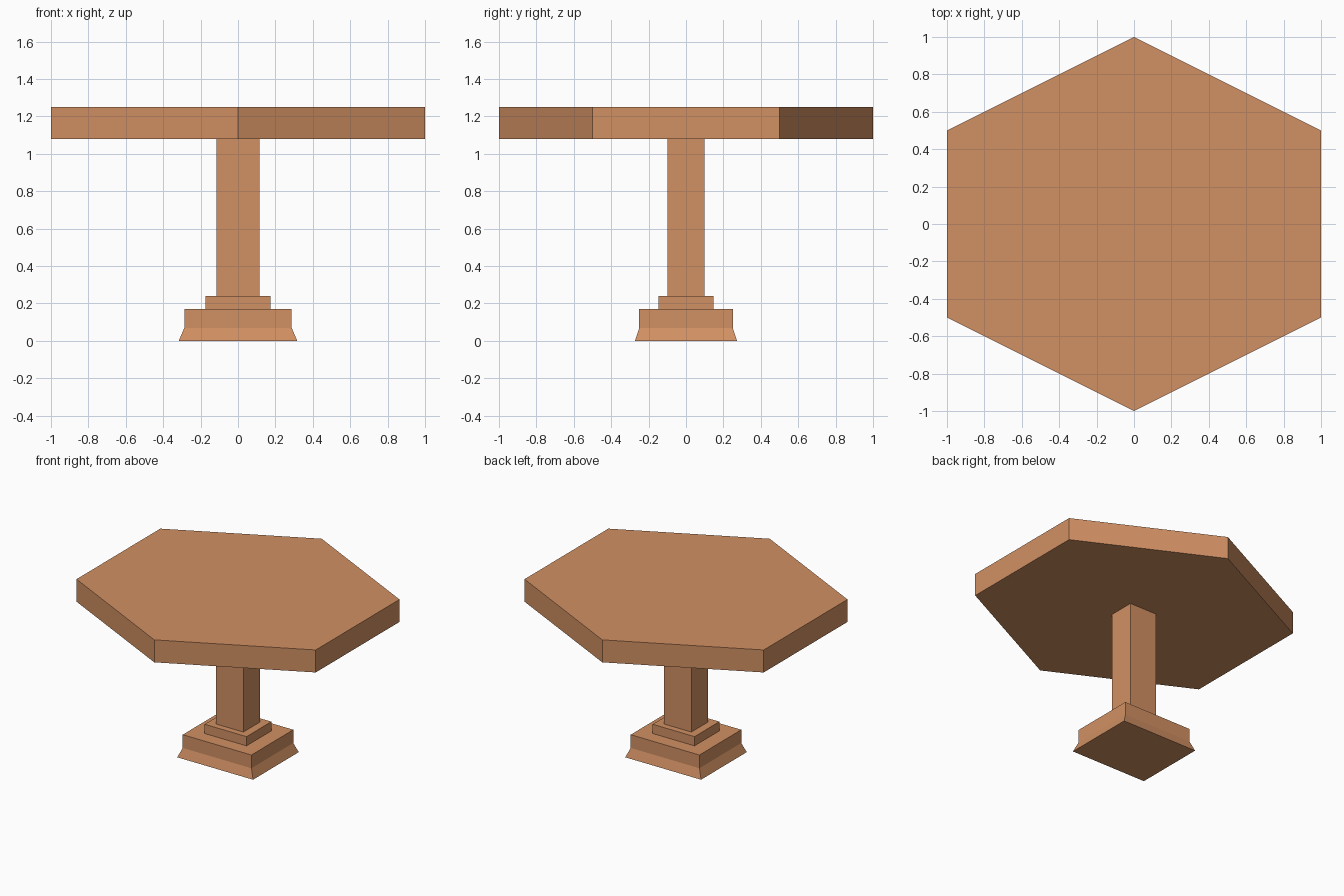
import bpy
import bmesh

if "Cube" in bpy.data.objects:
    bpy.data.objects.remove(bpy.data.objects["Cube"])

wood = bpy.data.materials.new("wood")
wood.diffuse_color = (0.64, 0.28, 0.125, 1.0)
wood.use_nodes = True
wood.node_tree.nodes["Principled BSDF"].inputs["Base Color"].default_value = wood.diffuse_color


def stack(name, outline, layers):
    """Loft an outline through (z, x scale, y scale) layers and cap both ends."""
    bm = bmesh.new()
    rings = [[bm.verts.new((x * sx, y * sy, z)) for x, y in outline]
             for z, sx, sy in layers]
    n = len(outline)
    for low, high in zip(rings, rings[1:]):
        for i in range(n):
            j = (i + 1) % n
            bm.faces.new((low[i], low[j], high[j], high[i]))
    bm.faces.new(rings[0][::-1])
    bm.faces.new(rings[-1])
    mesh = bpy.data.meshes.new(name)
    bm.to_mesh(mesh)
    bm.free()
    mesh.materials.append(wood)
    obj = bpy.data.objects.new(name, mesh)
    bpy.context.collection.objects.link(obj)
    return obj


square = [(-1, -1), (1, -1), (1, 1), (-1, 1)]
hexagon = [(0, -1), (1, -0.5), (1, 0.5), (0, 1), (-1, 0.5), (-1, -0.5)]

# Plinth with a flared foot
stack("base_plinth", square,
      [(0, 0.317, 0.273), (0.07, 0.287, 0.25), (0.17, 0.287, 0.25)])

# Step between plinth and column
stack("base_step", square, [(0.17, 0.175, 0.148), (0.24, 0.175, 0.148)])

# Rectangular column
stack("column", square, [(0.24, 0.115, 0.1), (1.08, 0.115, 0.1)])

# Six-sided top slab
stack("table_top", hexagon, [(1.08, 1, 1), (1.25, 1, 1)])
